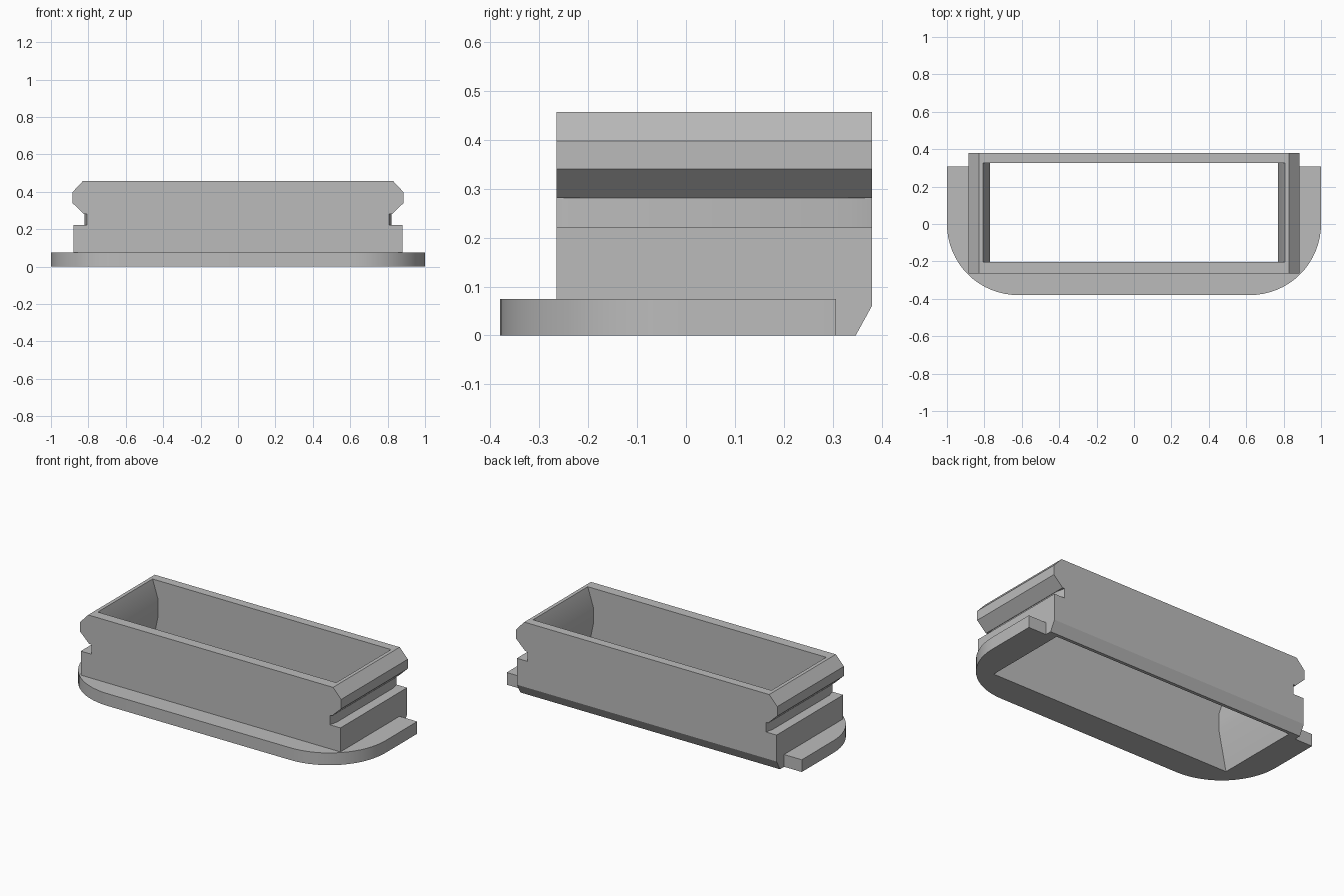
import bpy, bmesh, math
from mathutils import Vector

cube = bpy.data.objects.get("Cube")
if cube:
    bpy.data.objects.remove(cube)

grey = bpy.data.materials.new("plain grey")
grey.use_nodes = True
COLOUR = (0.5, 0.5, 0.5, 1)
grey.diffuse_color = COLOUR
grey.node_tree.nodes["Principled BSDF"].inputs["Base Color"].default_value = COLOUR


def make(name, bm):
    bmesh.ops.recalc_face_normals(bm, faces=bm.faces)
    mesh = bpy.data.meshes.new(name)
    bm.to_mesh(mesh)
    bm.free()
    mesh.materials.append(grey)
    obj = bpy.data.objects.new(name, mesh)
    bpy.context.collection.objects.link(obj)
    return obj


def loft(rings):
    """Skin a row of matching closed outlines and cap both ends."""
    bm = bmesh.new()
    rows = [[bm.verts.new(p) for p in ring] for ring in rings]
    n = len(rows[0])
    for a, b in zip(rows, rows[1:]):
        for i in range(n):
            j = (i + 1) % n
            bm.faces.new((a[i], a[j], b[j], b[i]))
    bm.faces.new(rows[0])
    bm.faces.new(rows[-1])
    return bm


def mirrored(half, y):
    """Outline in x and z, completed across x = 0, at depth y."""
    full = half + [(-x, z) for x, z in reversed(half)]
    return [(x, y, z) for x, z in full]


def body_outline(y, groove):
    return mirrored([(0.88, 0), (0.88, 0.222), (groove, 0.222), (groove, 0.281),
                     (0.823, 0.281), (0.885, 0.34), (0.885, 0.398), (0.83, 0.457)], y)


# Body with side grooves that bow out slightly along their length
bm = loft([body_outline(y, g) for y, g in
           ((-0.265, 0.808), (-0.215, 0.82), (0.33, 0.82), (0.38, 0.808))])
# Sloped lower back edge
geom = bm.verts[:] + bm.edges[:] + bm.faces[:]
cut = bmesh.ops.bisect_plane(bm, geom=geom, plane_co=Vector((0, 0.347, 0)),
                             plane_no=Vector((0, 0.06, -0.033)), clear_outer=True)
rim = [e for e in cut["geom_cut"] if isinstance(e, bmesh.types.BMEdge)]
bmesh.ops.holes_fill(bm, edges=rim)
body = make("tray_body", bm)

# Base flange with two rounded front corners
R, STEPS = 0.38, 16
half = [(1, 0.307)]
for i in range(STEPS + 1):
    a = math.pi / 2 * i / STEPS
    half.append((1 - R + R * math.cos(a), -R * math.sin(a)))
outline = half + [(-x, y) for x, y in reversed(half)]
flange = make("base_flange", loft([[(x, y, z) for x, y in outline] for z in (0, 0.075)]))

# Opening right through, with pinched end walls
opening = make("opening_cutter", loft([
    mirrored([(0.83, -0.05), (0.82, 0), (0.77, 0.24), (0.77, 0.34), (0.808, 0.457), (0.825, 0.51)], y)
    for y in (-0.203, 0.327)]))

for operation, helper in (("UNION", flange), ("DIFFERENCE", opening)):
    helper.hide_render = True
    bpy.context.view_layer.objects.active = body
    mod = body.modifiers.new(operation.lower(), "BOOLEAN")
    mod.operation = operation
    mod.solver = "EXACT"
    mod.object = helper
    bpy.ops.object.modifier_apply(modifier=mod.name)
    bpy.data.objects.remove(helper)

bpy.ops.object.select_all(action="DESELECT")
body.select_set(True)
bpy.context.view_layer.objects.active = body
bpy.ops.object.shade_smooth_by_angle(angle=math.radians(25))
